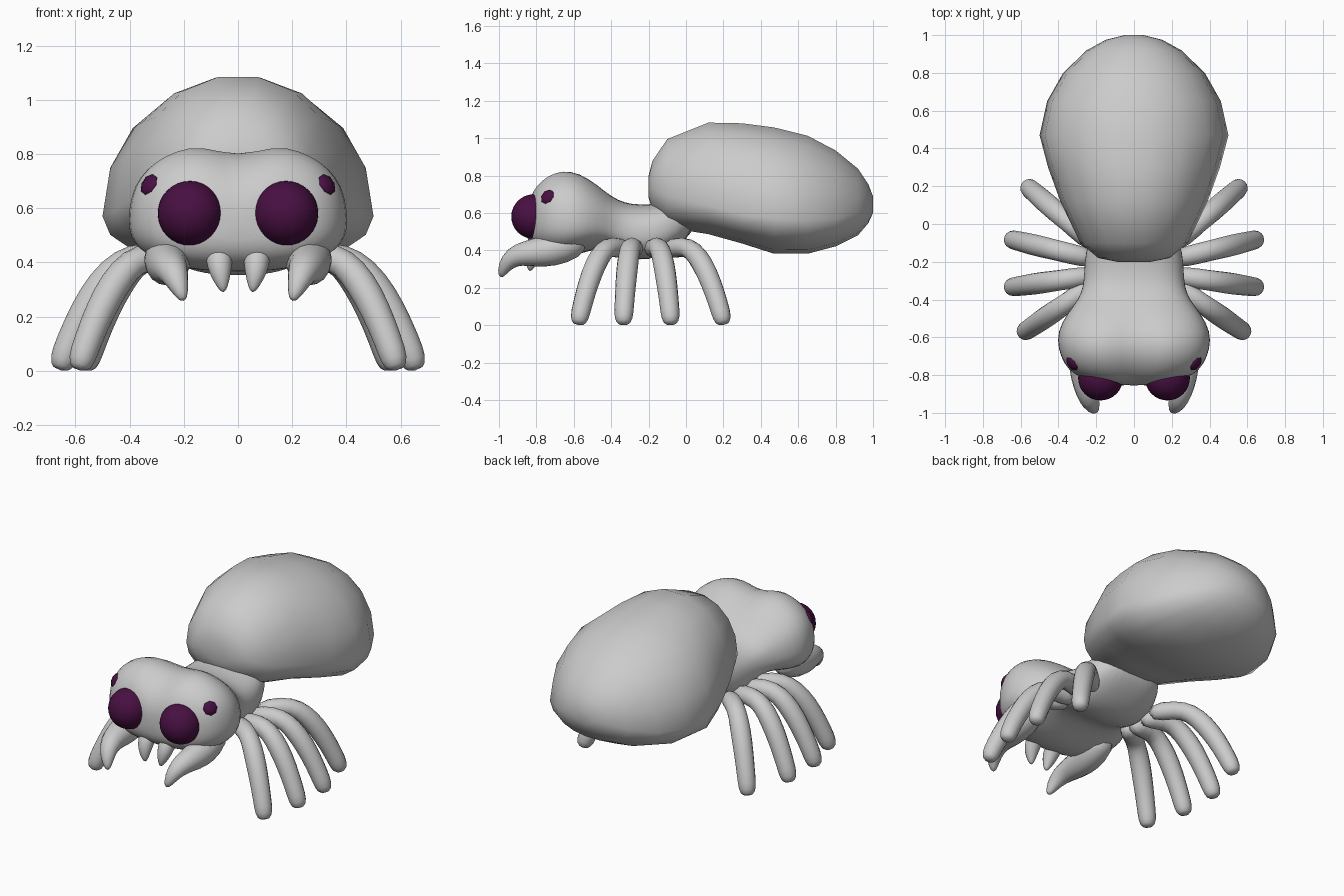
import bpy, bmesh, math
from mathutils import Vector, Matrix

cube = bpy.data.objects.get("Cube")
if cube:
    bpy.data.objects.remove(cube, do_unlink=True)


def make_material(name, color):
    mat = bpy.data.materials.new(name)
    mat.use_nodes = True
    mat.diffuse_color = color
    mat.node_tree.nodes["Principled BSDF"].inputs["Base Color"].default_value = color
    return mat


BODY = make_material("body grey", (0.6, 0.6, 0.6, 1))
EYE = make_material("eye purple", (0.065, 0.005, 0.055, 1))


def finish(bm, name, mat, subdivide=0):
    bmesh.ops.recalc_face_normals(bm, faces=bm.faces)
    mesh = bpy.data.meshes.new(name)
    bm.to_mesh(mesh)
    bm.free()
    mesh.materials.append(mat)
    for poly in mesh.polygons:
        poly.use_smooth = True
    obj = bpy.data.objects.new(name, mesh)
    bpy.context.collection.objects.link(obj)
    if subdivide:
        sub = obj.modifiers.new("Smooth", "SUBSURF")
        sub.levels = sub.render_levels = subdivide
    return obj


def bridge(bm, rings):
    """Skin a list of point rings and close both ends."""
    loops = [[bm.verts.new(p) for p in ring] for ring in rings]
    n = len(loops[0])
    for a, b in zip(loops, loops[1:]):
        for i in range(n):
            j = (i + 1) % n
            bm.faces.new((a[i], a[j], b[j], b[i]))
    bm.faces.new(loops[0])
    bm.faces.new(loops[-1])


def body_loft(name, sections, n, power, subdivide=0):
    """Sections: y, bottom, top, height of widest point, half width, crease."""
    def bend(v):
        return math.copysign(abs(v) ** power, v)
    rings = []
    for y, low, high, mid, width, crease in sections:
        ring = []
        for i in range(n):
            t = 2 * math.pi * i / n
            x, s = width * bend(math.cos(t)), bend(math.sin(t))
            z = mid + s * (high - mid if s > 0 else mid - low)
            if s > 0:
                z -= crease * math.exp(-(x / 0.07) ** 2)
            ring.append((x, y, z))
        rings.append(ring)
    bm = bmesh.new()
    bridge(bm, rings)
    return finish(bm, name, BODY, subdivide)


def tube(name, path, ref, side):
    """Path: position and radius; side mirrors it across x."""
    pts = [Vector((p[0] * side, p[1], p[2])) for p in path]
    rings = []
    for k, p in enumerate(pts):
        t = (pts[min(k + 1, len(pts) - 1)] - pts[max(k - 1, 0)]).normalized()
        u = t.cross(Vector(ref)).normalized()
        v = t.cross(u)
        angles = [math.pi * i / 4 for i in range(8)]
        rings.append([p + (u * math.cos(a) + v * math.sin(a)) * path[k][3] for a in angles])
    bm = bmesh.new()
    bridge(bm, rings)
    return finish(bm, name, BODY, 1)


# Abdomen, widest low down and rounded above
body_loft("abdomen", [
    (-0.2, .68, .80, .74, .09, 0),
    (-0.18, .62, .88, .73, .19, 0),
    (-0.1, .52, 1.0, .69, .285, 0),
    (.12, .485, 1.09, .64, .39, 0),
    (.3, .435, 1.087, .59, .455, 0),
    (.47, .38, 1.065, .57, .5, 0),
    (.65, .38, 1.02, .56, .46, 0),
    (.8, .42, .94, .57, .375, 0),
    (.92, .48, .84, .60, .25, 0),
    (.975, .545, .755, .63, .15, 0),
    (1.0, .60, .69, .64, .05, 0)], 18, .95)

# Head and thorax, creased along the top of the head
body_loft("head_and_thorax", [
    (-.855, .48, .62, .54, .09, .02),
    (-.835, .43, .70, .55, .22, .04),
    (-.8, .395, .765, .55, .32, .06),
    (-.74, .37, .82, .56, .375, .06),
    (-.66, .36, .85, .55, .405, .06),
    (-.57, .38, .832, .55, .41, .045),
    (-.47, .41, .76, .55, .355, .02),
    (-.4, .405, .69, .53, .295, 0),
    (-.33, .37, .655, .50, .27, 0),
    (-.25, .345, .645, .48, .265, 0),
    (-.15, .36, .65, .49, .26, 0),
    (-.05, .42, .67, .53, .225, 0),
    (.05, .5, .68, .58, .15, 0)], 24, .8, 1)

# Legs: hip position, foot position (x, y)
LEGS = [("front", (.2, -.31), (.585, -.575)),
        ("second", (.2, -.27), (.655, -.335)),
        ("third", (.2, -.19), (.655, -.08)),
        ("rear", (.2, -.12), (.565, .2))]
# Fraction outwards, height and radius along every leg
LEG_SHAPE = [(0, .4, .058), (.33, .425, .06), (.5, .4, .06), (.66, .325, .064),
             (.8, .225, .061), (.92, .11, .057), (.985, .035, .056), (1, 0, .032)]

for side, label in ((1, "left"), (-1, "right")):
    for leg, hip, foot in LEGS:
        path = [(hip[0] + (foot[0] - hip[0]) * f, hip[1] + (foot[1] - hip[1]) * f, z, r)
                for f, z, r in LEG_SHAPE]
        tube(f"{label}_{leg}_leg", path, (0, 1, 0), side)

    # Outer and inner mouthparts
    tube(f"{label}_outer_fang", [
        (.25, -.54, .47, .08), (.26, -.66, .415, .1), (.262, -.77, .39, .09),
        (.255, -.86, .385, .074), (.237, -.93, .365, .06), (.217, -.975, .31, .04),
        (.2, -.992, .255, .014)], (1, 0, 0), side)
    tube(f"{label}_inner_fang", [
        (.07, -.72, .48, .05), (.07, -.785, .43, .056), (.068, -.815, .38, .05),
        (.06, -.83, .33, .032), (.053, -.835, .288, .009)], (1, 0, 0), side)

    # Large front eye
    bm = bmesh.new()
    bmesh.ops.create_uvsphere(bm, u_segments=32, v_segments=16, radius=.119,
                              matrix=Matrix.Translation((.177 * side, -.815, .581)))
    finish(bm, f"{label}_main_eye", EYE)

    # Small flattened side eye
    facing = Vector((.72 * side, -.55, .42)).to_track_quat("Z", "Y").to_matrix().to_4x4()
    place = Matrix.Translation((.325 * side, -.738, .685)) @ facing
    bm = bmesh.new()
    bmesh.ops.create_uvsphere(bm, u_segments=8, v_segments=6, radius=.044,
                              matrix=place @ Matrix.Diagonal((1, 1, .5, 1)))
    finish(bm, f"{label}_side_eye", EYE)
